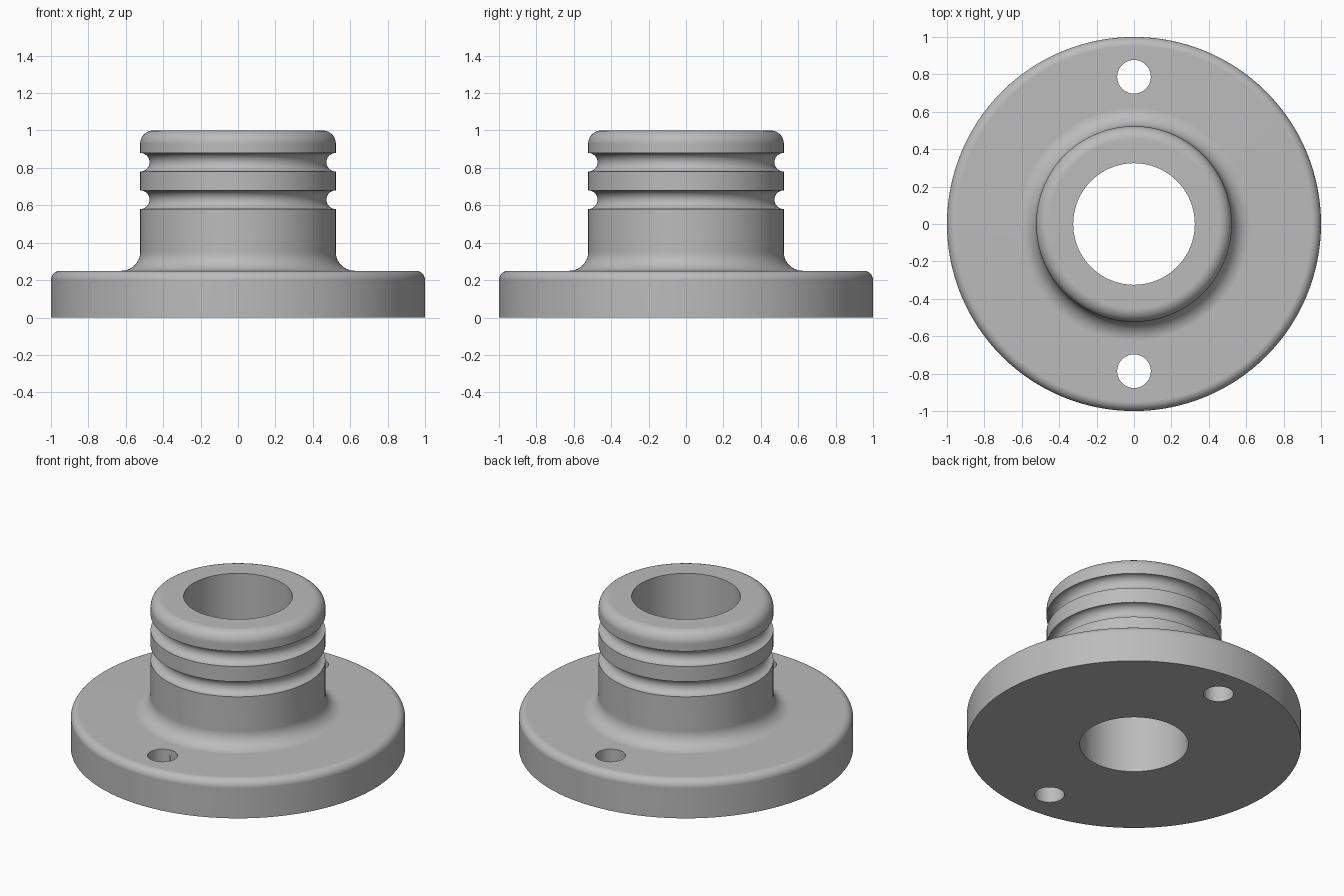
import bpy
from math import cos, sin, pi, radians

cube = bpy.data.objects.get("Cube")
if cube:
    bpy.data.objects.remove(cube, do_unlink=True)

SEGMENTS = 128
BORE, NECK, RIM = 0.325, 0.523, 1.0
BASE_TOP, TOP = 0.25, 1.0


def arc(r, z, radius, start, end, steps=10):
    """Profile points along an arc, angles in degrees."""
    angles = [radians(start + (end - start) * i / steps) for i in range(steps + 1)]
    return [(r + radius * cos(a), z + radius * sin(a)) for a in angles]


def lathe(name, profile):
    """Revolve a closed (radius, height) profile around z."""
    n = len(profile)
    verts, faces = [], []
    for s in range(SEGMENTS):
        a = 2 * pi * s / SEGMENTS
        verts += [(r * cos(a), r * sin(a), z) for r, z in profile]
        here, there = s * n, (s + 1) % SEGMENTS * n
        for i in range(n):
            j = (i + 1) % n
            faces.append((here + i, there + i, there + j, here + j))
    mesh = bpy.data.meshes.new(name)
    mesh.from_pydata(verts, [], faces)
    obj = bpy.data.objects.new(name, mesh)
    bpy.context.collection.objects.link(obj)
    return obj


# Cross-section, from the bottom of the bore outwards and up
profile = [(BORE, 0), (RIM, 0)]
profile += arc(RIM - 0.05, BASE_TOP - 0.05, 0.05, 0, 90)          # rounded rim
profile += arc(NECK + 0.1, BASE_TOP + 0.1, 0.1, 270, 180)         # neck fillet
for groove_z in (0.63, 0.83):                                     # seal grooves
    profile += arc(NECK, groove_z, 0.05, 270, 90, 16)
profile += arc(NECK - 0.07, TOP - 0.07, 0.07, 0, 90)              # rounded lip
profile.append((BORE, TOP))
flange = lathe("flanged_bushing", profile)

# Grey metal
grey = bpy.data.materials.new("grey metal")
grey.use_nodes = True
color = (0.5, 0.5, 0.5, 1)
grey.diffuse_color = color
grey.node_tree.nodes["Principled BSDF"].inputs["Base Color"].default_value = color
flange.data.materials.append(grey)

# Two bolt holes through the flange
for side in (-1, 1):
    bpy.ops.mesh.primitive_cylinder_add(
        vertices=48, radius=0.09, depth=1, location=(0, side * 0.787, 0))
    cutter = bpy.context.object
    cutter.name = "bolt_hole_cutter"
    cutter.hide_render = True
    cut = flange.modifiers.new("bolt hole", 'BOOLEAN')
    cut.operation, cut.solver, cut.object = 'DIFFERENCE', 'EXACT', cutter
    bpy.ops.object.select_all(action='DESELECT')
    flange.select_set(True)
    bpy.context.view_layer.objects.active = flange
    bpy.ops.object.modifier_apply(modifier=cut.name)
    bpy.data.objects.remove(cutter, do_unlink=True)

# Smooth curves, crisp edges, flat faces kept flat
bpy.ops.object.shade_smooth_by_angle(angle=radians(35))
weighted = flange.modifiers.new("weighted normals", 'WEIGHTED_NORMAL')
weighted.keep_sharp = True
